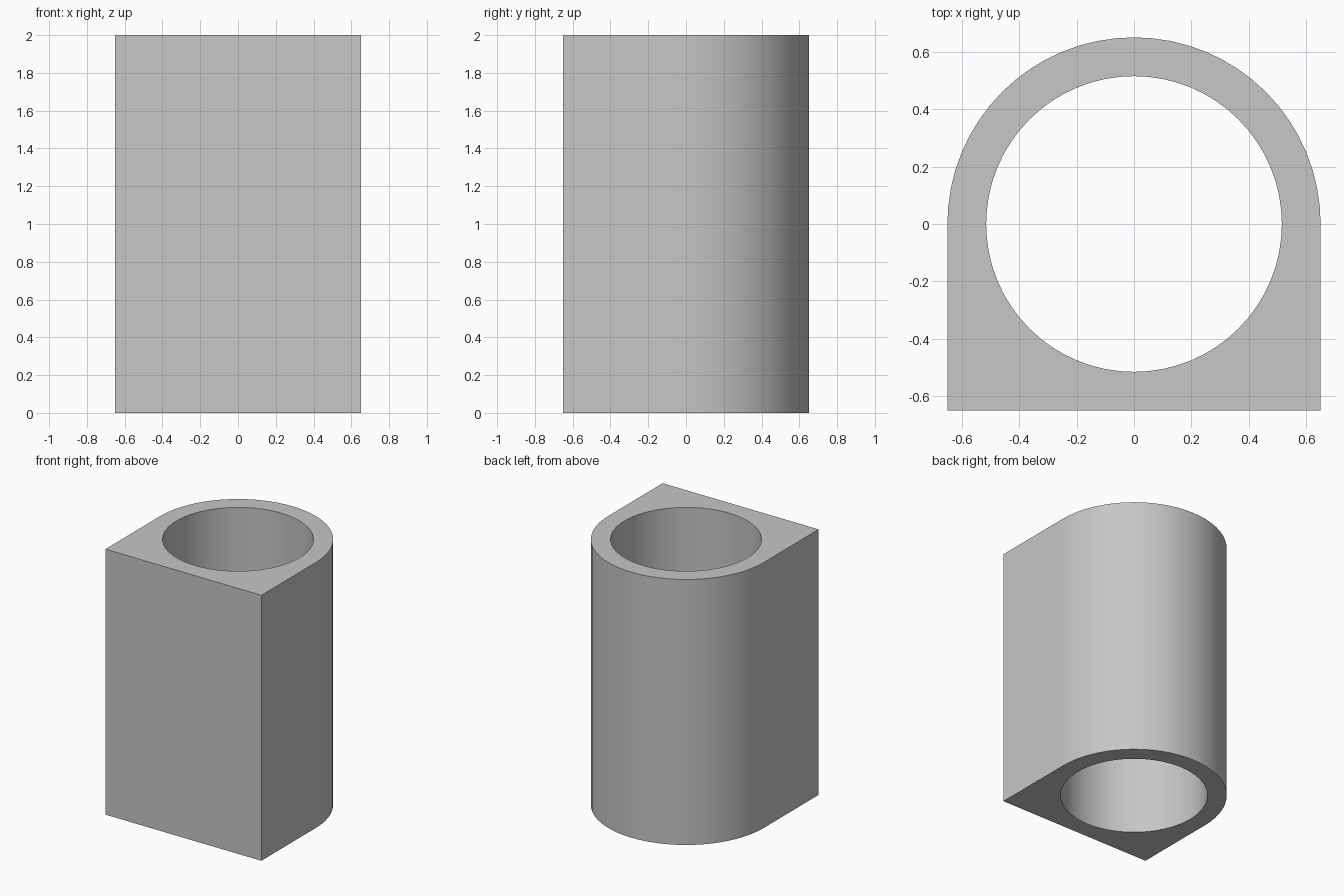
import bpy
import bmesh
from math import cos, sin, tau, radians

OUTER = 0.65
BORE = 0.515
HEIGHT = 2.0
SIDES = 64  # multiple of 8, so the square corners are hit exactly

cube = bpy.data.objects.get("Cube")
if cube:
    bpy.data.objects.remove(cube, do_unlink=True)

grey = bpy.data.materials.new("plain grey")
grey.use_nodes = True
colour = (0.57, 0.57, 0.57, 1)
grey.diffuse_color = colour
grey.node_tree.nodes["Principled BSDF"].inputs["Base Color"].default_value = colour


def outer_point(angle):
    """Half circle at the back, half square at the front."""
    x, y = cos(angle), sin(angle)
    reach = OUTER if y >= 0 else OUTER / max(abs(x), abs(y))
    return x * reach, y * reach


def bore_point(angle):
    return BORE * cos(angle), BORE * sin(angle)


# Sleeve block: one closed wall section swept around the bore
bm = bmesh.new()
sections = []
for i in range(SIDES):
    a = tau * i / SIDES
    ox, oy = outer_point(a)
    ix, iy = bore_point(a)
    sections.append([bm.verts.new(p) for p in (
        (ox, oy, 0), (ox, oy, HEIGHT), (ix, iy, HEIGHT), (ix, iy, 0))])
for i, here in enumerate(sections):
    after = sections[(i + 1) % SIDES]
    for k in range(4):
        n = (k + 1) % 4
        bm.faces.new((here[k], after[k], after[n], here[n]))
bmesh.ops.recalc_face_normals(bm, faces=bm.faces)

mesh = bpy.data.meshes.new("bored_block")
bm.to_mesh(mesh)
bm.free()
mesh.materials.append(grey)
block = bpy.data.objects.new("bored_block", mesh)
bpy.context.collection.objects.link(block)

# Smooth round walls, crisp rims and corners
bpy.ops.object.select_all(action='DESELECT')
block.select_set(True)
bpy.context.view_layer.objects.active = block
bpy.ops.object.shade_smooth_by_angle(angle=radians(30))
